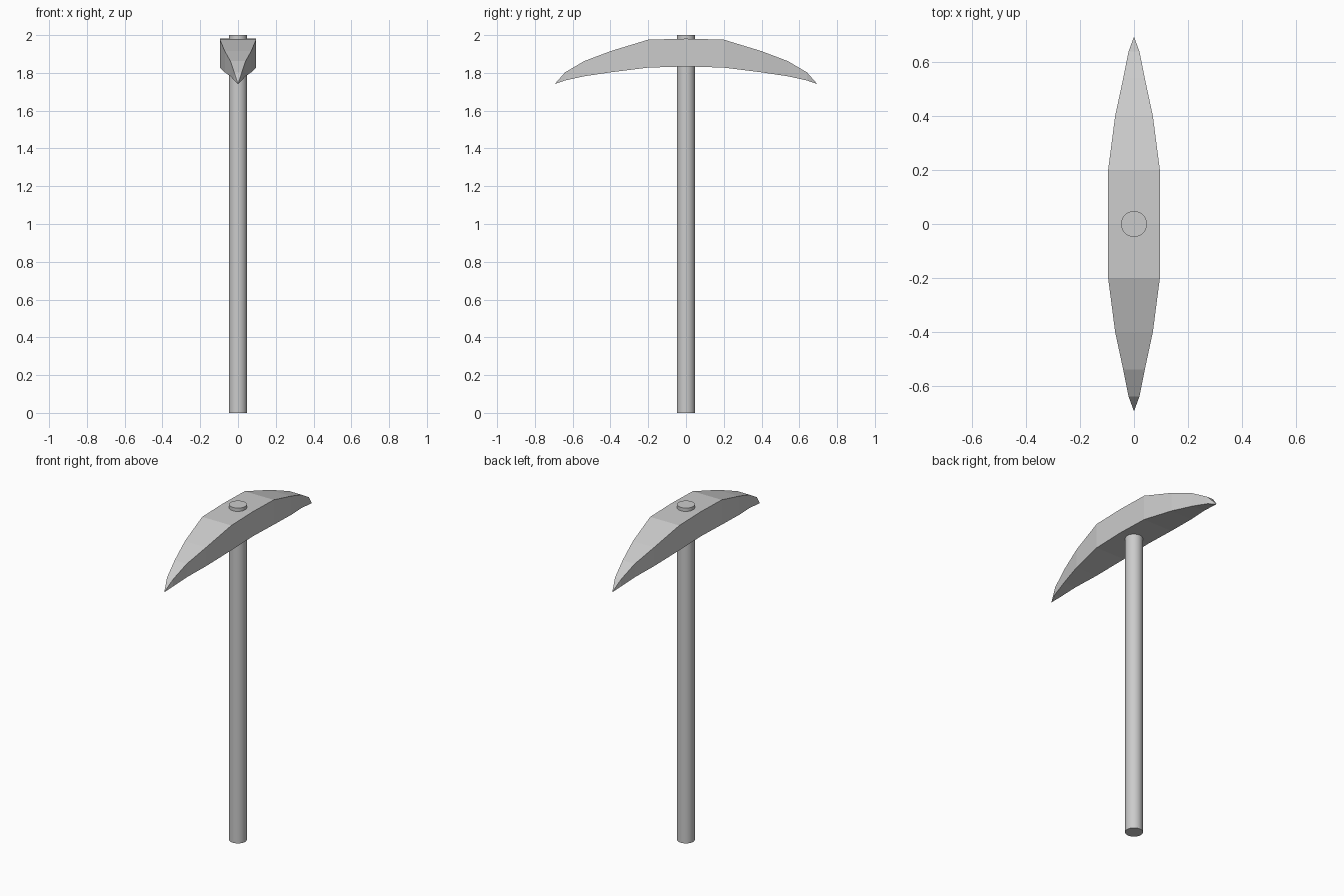
import bpy, bmesh

if "Cube" in bpy.data.objects:
    bpy.data.objects.remove(bpy.data.objects["Cube"])

# Handle: round shaft running through the head
bpy.ops.mesh.primitive_cylinder_add(vertices=32, radius=0.048, depth=2, location=(0, 0, 1))
handle = bpy.context.object
handle.name = "handle"
bpy.ops.object.shade_smooth_by_angle()

# Pick head: rectangular sections (y, half width, bottom z, top z), mirrored in y
half = [(0.0, 0.096, 1.834, 1.981), (0.2, 0.096, 1.828, 1.976),
        (0.4, 0.07, 1.803, 1.915), (0.54, 0.04, 1.782, 1.862),
        (0.64, 0.02, 1.760, 1.803)]
tip_y, tip_z = 0.695, 1.741
stations = [(-y, w, b, t) for y, w, b, t in half[:0:-1]] + half

bm = bmesh.new()
rings = [[bm.verts.new((x, y, z)) for x, z in ((-w, b), (w, b), (w, t), (-w, t))]
         for y, w, b, t in stations]
for a, b in zip(rings, rings[1:]):
    for i in range(4):
        j = (i + 1) % 4
        bm.faces.new((a[i], a[j], b[j], b[i]))

# Pointed ends
for ring, y in ((rings[0], -tip_y), (rings[-1], tip_y)):
    tip = bm.verts.new((0, y, tip_z))
    for i in range(4):
        bm.faces.new((ring[i], ring[(i + 1) % 4], tip))

bmesh.ops.recalc_face_normals(bm, faces=bm.faces)
mesh = bpy.data.meshes.new("pick_head")
bm.to_mesh(mesh)
bm.free()
bpy.context.collection.objects.link(bpy.data.objects.new("pick_head", mesh))
